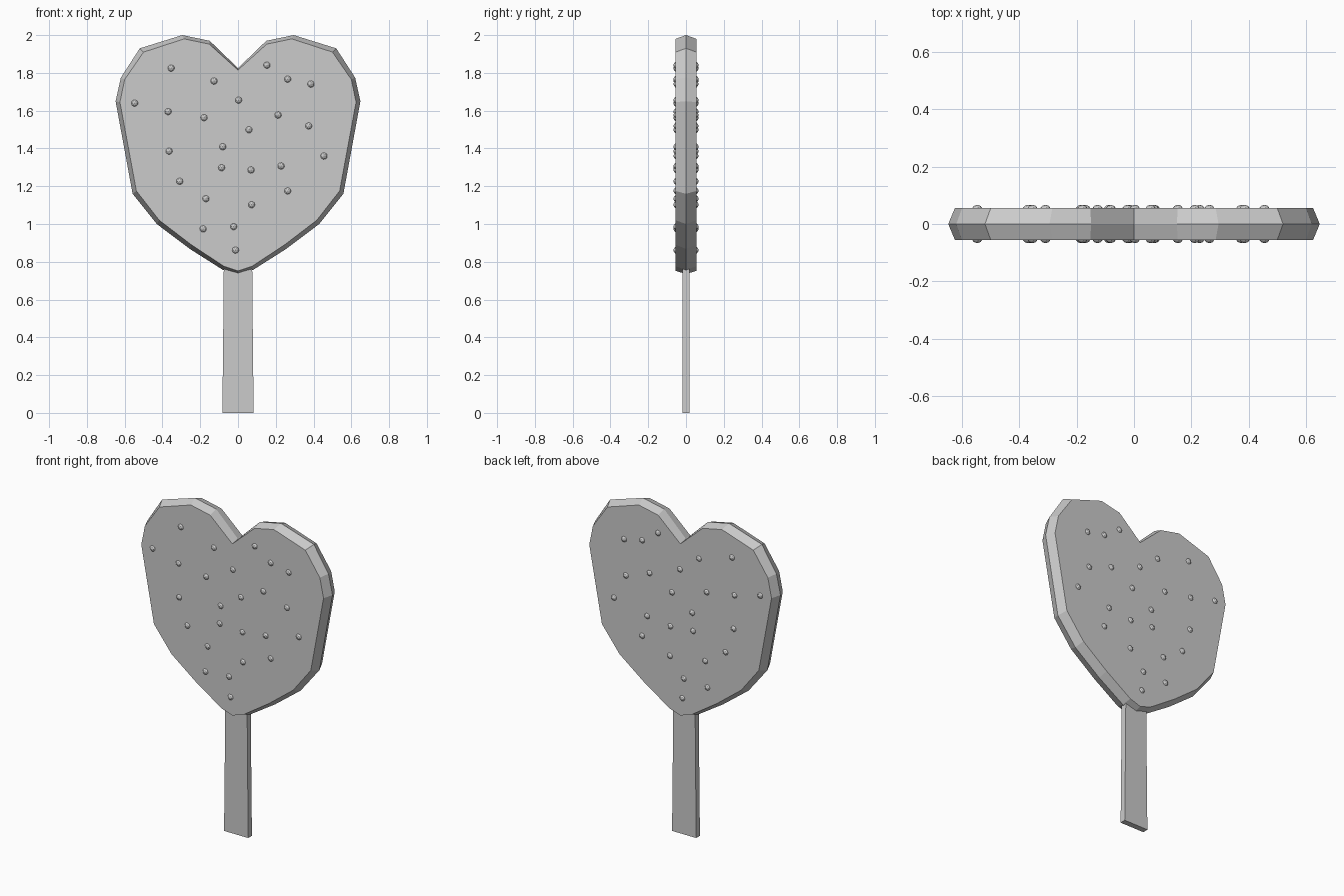
import bpy
import bmesh

cube = bpy.data.objects.get("Cube")
if cube:
    bpy.data.objects.remove(cube, do_unlink=True)

grey = bpy.data.materials.new("plain grey")
grey.use_nodes = True
COLOUR = (0.6, 0.6, 0.6, 1)
grey.diffuse_color = COLOUR
grey.node_tree.nodes["Principled BSDF"].inputs["Base Color"].default_value = COLOUR


def finish(bm, name):
    """Turn a bmesh into a flat-shaded named object."""
    bmesh.ops.recalc_face_normals(bm, faces=bm.faces)
    mesh = bpy.data.meshes.new(name)
    bm.to_mesh(mesh)
    bm.free()
    mesh.materials.append(grey)
    obj = bpy.data.objects.new(name, mesh)
    bpy.context.collection.objects.link(obj)
    return obj


def loft(name, rings):
    """Skin a list of equal-length point rings and cap both ends."""
    bm = bmesh.new()
    loops = [[bm.verts.new(p) for p in ring] for ring in rings]
    for a, b in zip(loops, loops[1:]):
        for i in range(len(a)):
            j = (i + 1) % len(a)
            bm.faces.new((a[i], a[j], b[j], b[i]))
    bm.faces.new(loops[0])
    bm.faces.new(loops[-1])
    return finish(bm, name)


def mirrored(half):
    """Close a half outline whose first and last points lie on x = 0."""
    return half + [(-x, z) for x, z in half[-2:0:-1]]


# Heart: wide rim in the middle, slightly smaller faces front and back
rim = mirrored([(0, 1.825), (.15, 1.97), (.295, 2), (.52, 1.93), (.62, 1.775),
                (.648, 1.65), (.558, 1.16), (.43, 1.0), (.255, .868),
                (.08, .757), (0, .735)])
face = mirrored([(0, 1.815), (.152, 1.952), (.285, 1.98), (.5, 1.91), (.6, 1.765),
                 (.625, 1.645), (.538, 1.175), (.417, 1.02), (.247, .89),
                 (.074, .776), (0, .752)])
loft("heart", [[(x, y, z) for x, z in outline]
               for y, outline in ((-.055, face), (0, rim), (.055, face))])

# Stick: flat bar, a little wider at the foot
loft("stick", [[(-w, -.018, z), (w, -.018, z), (w, .018, z), (-w, .018, z)]
               for z, w in ((0, .083), (.34, .079), (.8, .075))])

# Studs: small low-poly beads on both faces
studs = [(-.354, 1.825), (-.127, 1.757), (.153, 1.841), (.263, 1.767), (.386, 1.741),
         (-.547, 1.64), (-.37, 1.595), (-.18, 1.563), (.003, 1.656), (.212, 1.577),
         (.374, 1.519), (.058, 1.499), (-.365, 1.386), (-.081, 1.409), (-.087, 1.298),
         (.069, 1.286), (.228, 1.307), (.455, 1.36), (-.309, 1.226), (-.17, 1.134),
         (.072, 1.102), (.263, 1.175), (-.185, .974), (-.023, .986), (-.013, .862)]
for side, name in ((-1, "front_studs"), (1, "back_studs")):
    bm = bmesh.new()
    for x, z in studs:
        bead = bmesh.ops.create_icosphere(bm, subdivisions=2, radius=.02)
        bmesh.ops.translate(bm, verts=bead["verts"], vec=(x, side * .047, z))
    finish(bm, name)
